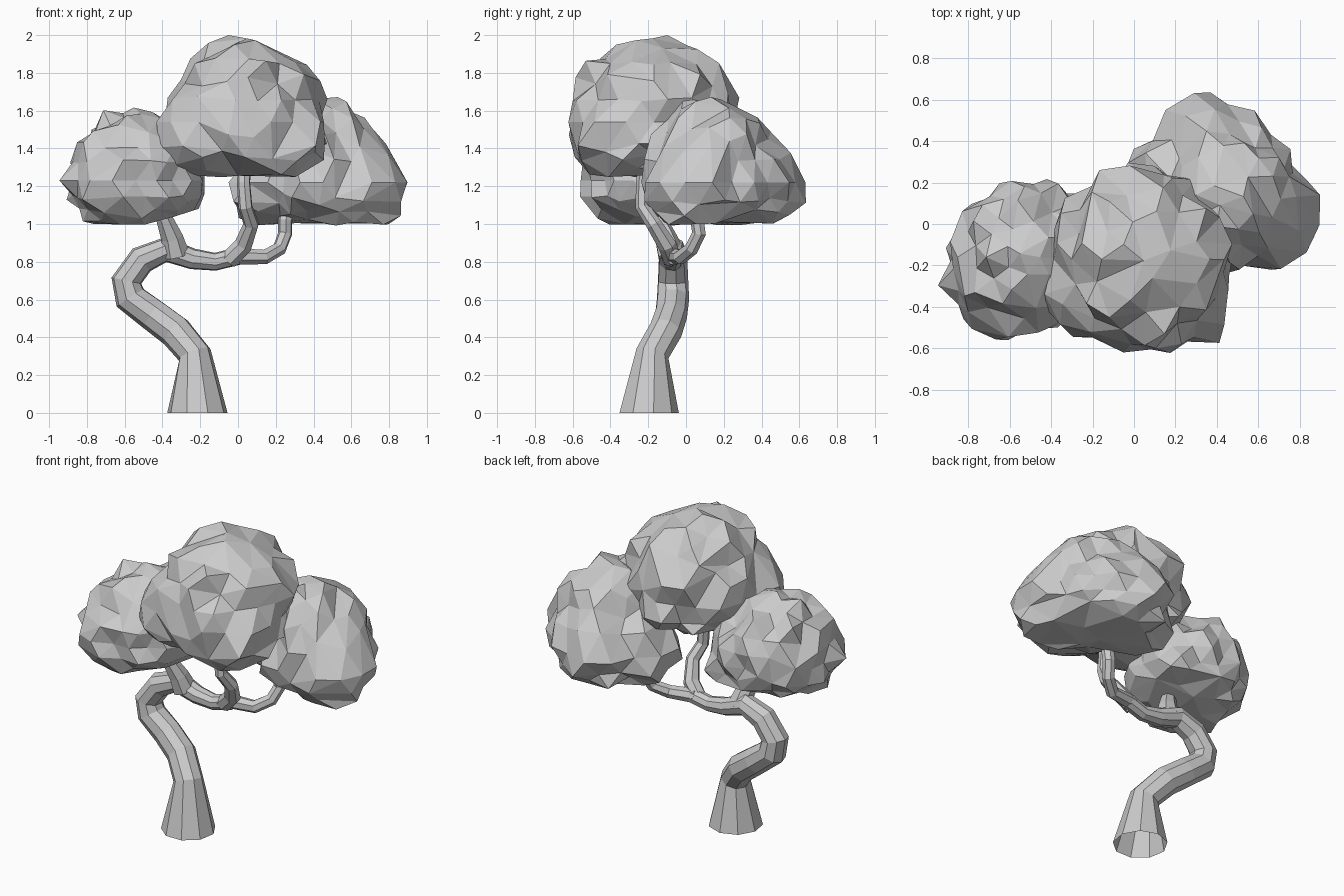
import bpy, bmesh, math, random
from mathutils import Vector

random.seed(7)
cube = bpy.data.objects.get("Cube")
if cube:
    bpy.data.objects.remove(cube, do_unlink=True)

grey = bpy.data.materials.new("plain grey")
grey.use_nodes = True
grey.diffuse_color = (0.6, 0.6, 0.6, 1)
grey.node_tree.nodes["Principled BSDF"].inputs["Base Color"].default_value = (0.6, 0.6, 0.6, 1)


def finish(name, bm):
    bmesh.ops.recalc_face_normals(bm, faces=bm.faces)
    mesh = bpy.data.meshes.new(name)
    bm.to_mesh(mesh)
    bm.free()
    mesh.materials.append(grey)
    obj = bpy.data.objects.new(name, mesh)
    bpy.context.collection.objects.link(obj)
    return obj


def tube(name, path, sides, cap_start=True):
    """Sweep a polygon along points given as (x, y, z, radius)."""
    bm = bmesh.new()
    pts = [Vector(p[:3]) for p in path]
    rings, side = [], Vector((0, 1, 0))
    for i, p in enumerate(pts):
        before = (p - pts[i - 1]).normalized() if i else Vector()
        after = (pts[i + 1] - p).normalized() if i < len(pts) - 1 else Vector()
        along = (before + after).normalized()
        if i == 0 and not cap_start:
            along = Vector((0, 0, 1))
        side = (side - along * side.dot(along)).normalized()
        other = along.cross(side)
        ring = []
        for k in range(sides):
            a = math.tau * k / sides
            ring.append(bm.verts.new(p + path[i][3] * (side * math.cos(a) + other * math.sin(a))))
        rings.append(ring)
    for lo, hi in zip(rings, rings[1:]):
        for k in range(sides):
            n = (k + 1) % sides
            bm.faces.new((lo[k], lo[n], hi[n], hi[k]))
    bm.faces.new(rings[-1])
    if cap_start:
        bm.faces.new(rings[0])
    return finish(name, bm)


def crown(name, centre, rx, ry, up, down, taper, lumps_count, lobes):
    """Lumpy faceted dome with a flattened underside and round side lobes."""
    bm = bmesh.new()
    bmesh.ops.create_icosphere(bm, subdivisions=3, radius=1)
    # Evenly spread, jittered lump directions
    lumps = []
    for i in range(lumps_count):
        z = 1 - 2 * (i + 0.5) / lumps_count
        a = i * 2.39996
        r = math.sqrt(1 - z * z)
        d = Vector((r * math.cos(a), r * math.sin(a), z))
        d += Vector([random.uniform(-0.15, 0.15) for _ in range(3)])
        lumps.append((d.normalized(), random.uniform(0.65, 1.1)))
    width = 2.2 / math.sqrt(lumps_count)
    for v in bm.verts:
        d = v.co.normalized()
        # Tapered dome above, flattened bowl below
        t = 1 - taper * max(0, d.z)
        z = d.z * up if d.z > 0 else -down * abs(d.z) ** 0.75
        p = Vector((d.x * rx * t, d.y * ry * t, z))
        # Swell out to each lobe that reaches further
        ray = p.normalized()
        for lobe in lobes:
            offset = Vector(lobe[:3]) - Vector(centre)
            reach = ray.dot(offset)
            inside = reach ** 2 - offset.length_squared + lobe[3] ** 2
            if inside > 0:
                p = ray * max(p.length, reach + math.sqrt(inside))
        p.z = max(p.z, -down)
        swell = max(h * (1 - min(1, d.angle(l) / width) ** 2) for l, h in lumps)
        s = 0.885 + 0.18 * swell + random.uniform(-0.03, 0.03)
        flat = s if d.z > 0 else 0.5 + 0.5 * s
        v.co = Vector(centre) + Vector((p.x * s, p.y * s, p.z * flat))
    obj = finish(name, bm)
    mod = obj.modifiers.new("facets", 'DECIMATE')
    mod.ratio = 0.7


# Trunk: flared open foot, S bend, then a level limb
tube("trunk", [
    (-0.215, -0.20, 0, 0.162), (-0.23, -0.18, 0.31, 0.09),
    (-0.33, -0.11, 0.43, 0.09), (-0.45, -0.08, 0.52, 0.087),
    (-0.57, -0.07, 0.61, 0.087), (-0.59, -0.07, 0.70, 0.082),
    (-0.51, -0.07, 0.81, 0.077), (-0.38, -0.07, 0.865, 0.068),
    (-0.24, -0.07, 0.815, 0.056), (-0.12, -0.07, 0.80, 0.048),
    (0.00, -0.06, 0.83, 0.048)], 9, cap_start=False)

# Branches, one into each crown
tube("left_branch", [(-0.33, -0.08, 0.84, 0.075), (-0.35, -0.11, 0.93, 0.06),
                     (-0.39, -0.15, 1.03, 0.045), (-0.43, -0.17, 1.15, 0.04)], 7)
tube("middle_branch", [(-0.05, -0.07, 0.81, 0.05), (0.03, -0.10, 0.89, 0.05),
                       (0.07, -0.17, 1.00, 0.042), (0.04, -0.23, 1.09, 0.038),
                       (0.03, -0.23, 1.22, 0.036), (0.04, -0.20, 1.40, 0.034)], 7)
tube("right_branch", [(-0.03, -0.06, 0.83, 0.045), (0.14, -0.03, 0.825, 0.04),
                      (0.22, 0.03, 0.87, 0.038), (0.25, 0.07, 0.95, 0.038),
                      (0.25, 0.06, 1.02, 0.038), (0.30, 0.10, 1.15, 0.036)], 7)

# Foliage
crown("top_crown", (0.04, -0.17, 1.54), 0.43, 0.47, 0.46, 0.29, 0, 65,
      [(-0.18, -0.31, 1.49, 0.26), (0.20, -0.34, 1.49, 0.28)])
crown("left_crown", (-0.54, -0.16, 1.23), 0.37, 0.38, 0.38, 0.23, 0.05, 55,
      [(-0.35, 0.01, 1.22, 0.19), (-0.62, -0.27, 1.22, 0.29)])
crown("right_crown", (0.45, 0.14, 1.22), 0.37, 0.37, 0.47, 0.22, 0.1, 65,
      [(0.17, 0.20, 1.19, 0.23), (0.37, 0.36, 1.22, 0.28), (0.62, 0.05, 1.20, 0.28)])
